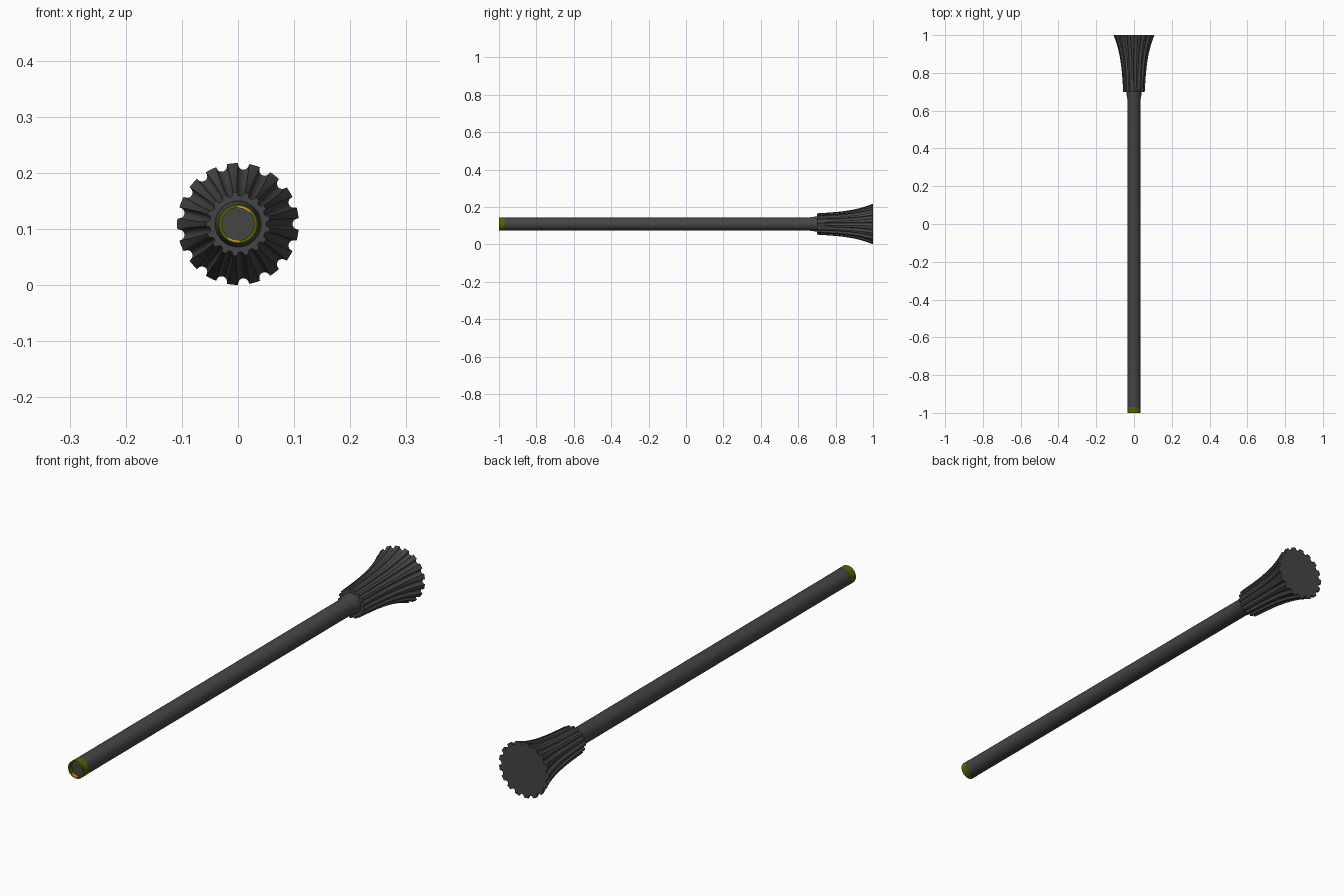
import bpy, math
from math import pi, sin, cos

if "Cube" in bpy.data.objects:
    bpy.data.objects.remove(bpy.data.objects["Cube"])

CZ = 0.109      # axis height
FLUTES = 17


def material(name, col):
    m = bpy.data.materials.new(name)
    m.diffuse_color = (*col, 1)
    m.use_nodes = True
    m.node_tree.nodes["Principled BSDF"].inputs["Base Color"].default_value = m.diffuse_color
    return m


dark = material("dark_rubber", (0.06, 0.06, 0.06))
olive = material("olive_band", (0.10, 0.12, 0.0))
yellow = material("contact_yellow", (0.55, 0.42, 0.0))
orange = material("orange_mark", (0.8, 0.3, 0.02))


def finish(name, verts, faces, mat, angle=35):
    me = bpy.data.meshes.new(name)
    me.from_pydata(verts, [], faces)
    ob = bpy.data.objects.new(name, me)
    bpy.context.collection.objects.link(ob)
    me.materials.append(mat)
    bpy.ops.object.select_all(action='DESELECT')
    ob.select_set(True)
    bpy.context.view_layer.objects.active = ob
    bpy.ops.object.mode_set(mode='EDIT')
    bpy.ops.mesh.select_all(action='SELECT')
    bpy.ops.mesh.normals_make_consistent(inside=False)
    bpy.ops.object.mode_set(mode='OBJECT')
    bpy.ops.object.shade_smooth_by_angle(angle=math.radians(angle))
    return ob


def loft(name, rings, mat, caps=True, closed=False):
    """Skin a list of equal-length rings of points."""
    n = len(rings[0])
    verts = [p for r in rings for p in r]
    count = len(rings)
    faces = []
    for i in range(count if closed else count - 1):
        a, b = i * n, ((i + 1) % count) * n
        faces += [(a + j, a + (j + 1) % n, b + (j + 1) % n, b + j) for j in range(n)]
    if caps and not closed:
        faces += [tuple(range(n)), tuple(range((count - 1) * n, count * n))]
    return finish(name, verts, faces, mat)


def ring(y, r, n=48, x=0, z=0):
    return [(x + r * cos(2 * pi * i / n), y, CZ + z + r * sin(2 * pi * i / n)) for i in range(n)]


def lathe(name, profile, mat, closed=False, **kw):
    return loft(name, [ring(y, r, **kw) for y, r in profile], mat, closed=closed)


# Shaft with a recessed front face and a small neck where it meets the grip
lathe("shaft", [(-0.985, 0.023), (-0.985, 0.029), (-0.97, 0.029), (-0.97, 0.034),
                (0.655, 0.034), (0.67, 0.037), (0.70, 0.041), (0.72, 0.041)], dark)

# Olive band around the open front end
lathe("end_band", [(-1.0, 0.029), (-1.0, 0.0345), (-0.97, 0.0345), (-0.97, 0.029)],
      olive, closed=True)

# Five contacts on the recessed face
for i, (x, z) in enumerate([(0, 0), (0.021, 0), (-0.021, 0), (0, 0.021), (0, -0.021)]):
    lathe(f"contact_{i}", [(-0.988, 0.0016), (-0.98, 0.0016)], yellow, n=12, x=x, z=z)


# Orange arc marks just inside the band
def arc_mark(name, a0, a1, n=10):
    verts, faces = [], []
    for i in range(n + 1):
        a = math.radians(a0 + (a1 - a0) * i / n)
        verts += [(r * cos(a), y, CZ + r * sin(a))
                  for r, y in ((0.0285, -1.001), (0.032, -1.001), (0.032, -0.99), (0.0285, -0.99))]
    for i in range(n):
        b = i * 4
        faces += [(b + k, b + (k + 1) % 4, b + 4 + (k + 1) % 4, b + 4 + k) for k in range(4)]
    faces += [(0, 1, 2, 3), (n * 4, n * 4 + 1, n * 4 + 2, n * 4 + 3)]
    finish(name, verts, faces, orange)


arc_mark("mark_top", 45, 92)
arc_mark("mark_bottom", 235, 275)


# Flared grip with round-bottomed flutes along its length
def fluted_ring(y, r, groove):
    pts = []
    half = math.asin(groove / r)
    pitch = 2 * pi / FLUTES
    for k in range(FLUTES):
        c = k * pitch
        rim = r * cos(half)
        for j in range(9):
            t = pi * j / 8
            u, v = -groove * cos(t), rim - groove * 1.1 * sin(t)
            pts.append((v * cos(c) - u * sin(c), y, CZ + v * sin(c) + u * cos(c)))
        for j in (1, 2, 3):
            a = c + half + (pitch - 2 * half) * j / 4
            pts.append((r * cos(a), y, CZ + r * sin(a)))
    return pts


rings = []
for i in range(17):
    t = i / 16
    r = 0.057 + 0.018 * t + 0.0335 * t ** 3.2
    rings.append(fluted_ring(0.70 + 0.30 * t, r, 0.0062 + 0.0038 * t))
loft("fluted_grip", rings, dark)
